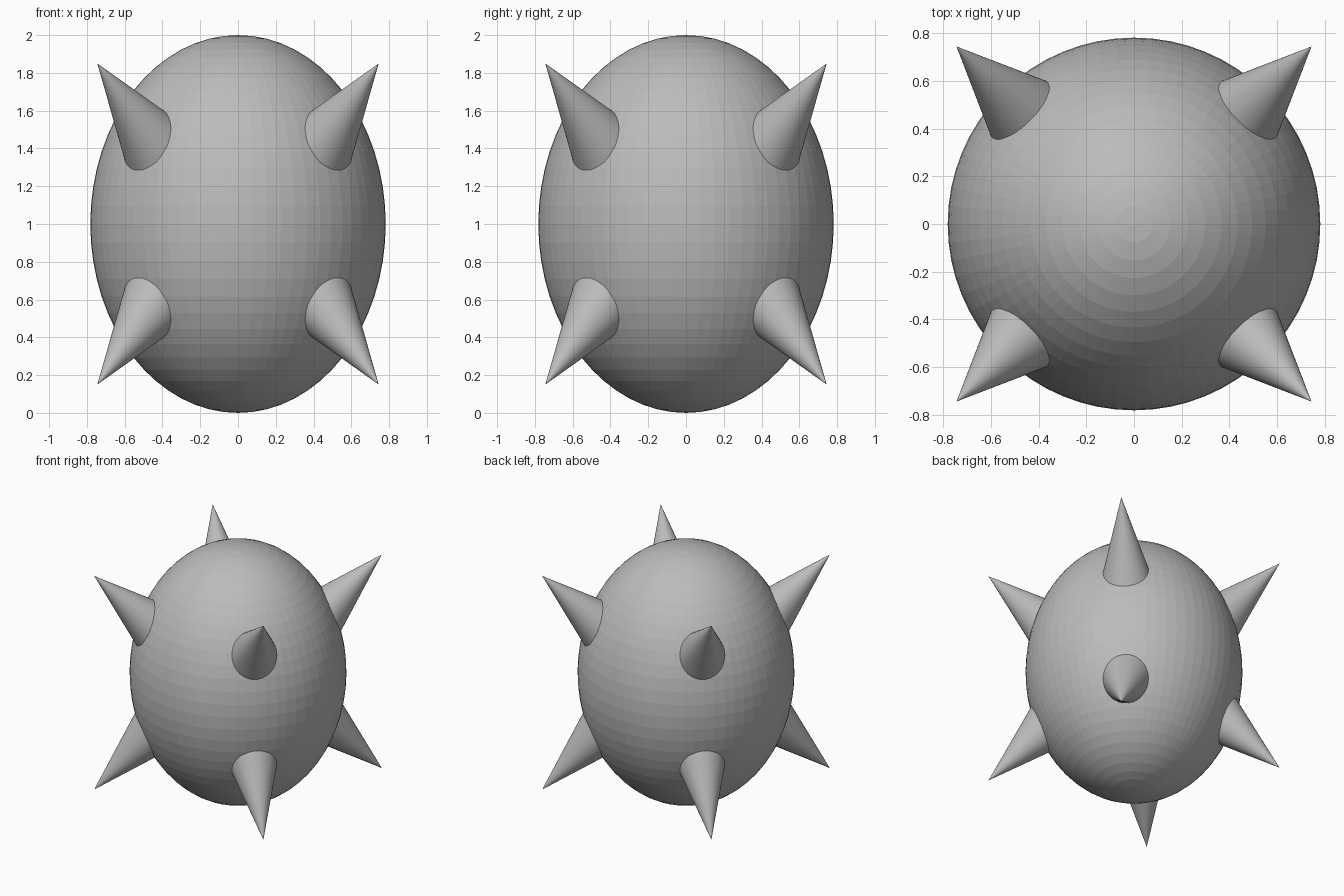
import bpy
from mathutils import Vector

if "Cube" in bpy.data.objects:
    bpy.data.objects.remove(bpy.data.objects["Cube"])

grey = bpy.data.materials.new("grey")
grey.diffuse_color = (0.5, 0.5, 0.5, 1)
grey.use_nodes = True
grey.node_tree.nodes["Principled BSDF"].inputs["Base Color"].default_value = grey.diffuse_color

# egg-shaped body
bpy.ops.mesh.primitive_uv_sphere_add(segments=64, ring_count=32, radius=1, location=(0, 0, 1))
body = bpy.context.object
body.name = "body"
body.scale = (0.782, 0.782, 1)
body.data.materials.append(grey)

# one spike per octant, leaning 45 degrees from vertical, base buried in the body
LENGTH, SLOPE = 0.7, 0.3
for sx in (-1, 1):
    for sy in (-1, 1):
        for sz in (-1, 1):
            tip = Vector((0.745 * sx, 0.745 * sy, 1 + 0.85 * sz))
            axis = Vector((0.5 * sx, 0.5 * sy, 0.7071 * sz)).normalized()
            bpy.ops.mesh.primitive_cone_add(vertices=64, radius1=LENGTH * SLOPE, radius2=0,
                                            depth=LENGTH, location=tip - axis * LENGTH / 2)
            spike = bpy.context.object
            spike.name = "spike"
            spike.rotation_euler = axis.to_track_quat('Z', 'Y').to_euler()
            spike.data.materials.append(grey)
